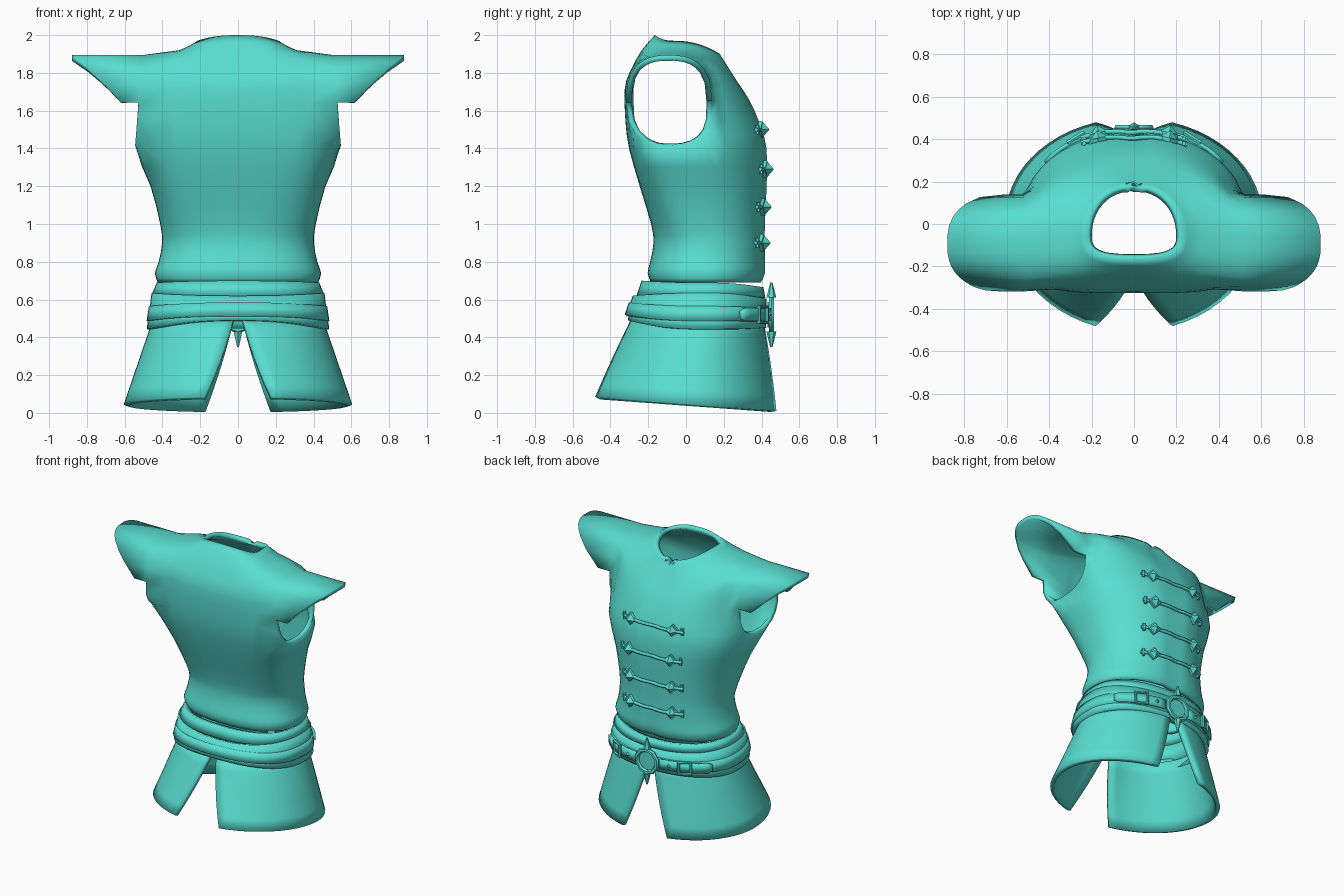
import bpy, bmesh, math
from mathutils import Vector, Matrix
from mathutils.bvhtree import BVHTree

if "Cube" in bpy.data.objects:
    bpy.data.objects.remove(bpy.data.objects["Cube"])

N = 48  # columns around the body
teal = bpy.data.materials.new("teal_cloth")
teal.diffuse_color = (0.10, 0.73, 0.64, 1)
teal.use_nodes = True
teal.node_tree.nodes["Principled BSDF"].inputs["Base Color"].default_value = teal.diffuse_color


def finish(name, bm, thick=0, angle=40):
    me = bpy.data.meshes.new(name)
    bm.to_mesh(me)
    bm.free()
    ob = bpy.data.objects.new(name, me)
    bpy.context.collection.objects.link(ob)
    me.materials.append(teal)
    if thick:
        m = ob.modifiers.new("thickness", 'SOLIDIFY')
        m.thickness, m.offset = thick, -1
    bpy.ops.object.select_all(action='DESELECT')
    ob.select_set(True)
    bpy.context.view_layer.objects.active = ob
    bpy.ops.object.shade_smooth_by_angle(angle=math.radians(angle))
    return ob


def clamp(v):
    return min(1, max(0, v))


def ring_point(row, t):
    """Row: side height, half width, back y, front y, back height, front height."""
    zs, hw, yb, yf, zb, zf = row
    rise = clamp((zs - .9) / .66)
    yc = .1 - .16 * rise
    c, s = math.cos(t), math.sin(t)
    n = 2.4 + 1.6 * rise * clamp((1.98 - zs) / .15) if s < 0 else 2.15
    k = abs(s) ** (2 / n)
    x = hw * math.copysign(abs(c) ** (2 / n), c)
    return Vector((x, yc + k * ((yf if s > 0 else yb) - yc),
                   zs + ((zf if s > 0 else zb) - zs) * s * s))


def loft(bm, grid, closed=True):
    vs = [[bm.verts.new(p) for p in row] for row in grid]
    n = len(grid[0])
    faces = {}
    for r in range(len(grid) - 1):
        for j in range(n if closed else n - 1):
            k = (j + 1) % n
            faces[r, j] = bm.faces.new((vs[r][j], vs[r][k], vs[r + 1][k], vs[r + 1][j]))
    return vs, faces


def rings(rows):
    return [[ring_point(row, 2 * math.pi * j / N) for j in range(N)] for row in rows]


# torso: level rings up to the chest, then rings that drop toward front and back
keys = [(z, hw, yb, yf, z, z) for z, hw, yb, yf in (
    (.69, .425, -.185, .40), (.74, .44, -.203, .42), (.80, .42, -.19, .42),
    (.90, .402, -.172, .42), (1.0, .412, -.185, .42), (1.2, .463, -.245, .43),
    (1.4, .545, -.302, .43))]
keys += [(1.56, .535, -.321, .395, 1.55, 1.53), (1.76, .52, -.325, .335, 1.71, 1.66),
         (1.885, .50, -.30, .275, 1.80, 1.75), (1.92, .31, -.235, .215, 1.92, 1.845),
         (1.97, .215, -.165, .18, 2.0, 1.90)]
body_rows = []
for i, b in enumerate(keys):
    body_rows.append(b)
    if i + 1 < len(keys):  # smooth in-between ring
        a, c, d = keys[max(0, i - 1)], keys[i + 1], keys[min(len(keys) - 1, i + 2)]
        body_rows.append(tuple((9 * (q + r) - p - s) / 16 for p, q, r, s in zip(a, b, c, d)))
LOW, TOP = 12, 18  # rows spanned by the armholes
bm = bmesh.new()
vs, faces = loft(bm, rings(body_rows))
# front seam and collar notch
for row in vs:
    row[N // 4].co.y -= .014
vs[-1][N // 4].co += Vector((0, .035, -.035))


def arm_outline(y, z):
    a = math.atan2((z - 1.655) / .24, (y + .09) / .228)
    c, s = math.cos(a), math.sin(a)
    k = (abs(c) ** 2.5 + abs(s) ** 2.5) ** (-1 / 2.5)
    return -.09 + .228 * c * k, 1.655 + .24 * s * k


def cap_reach(z):
    if z > 1.83:
        return .80 + (z - 1.83) / .065 * .08
    return .62 + max(0, z - 1.655) / .175 * .18


holes = []
for side in (1, -1):
    col = lambda j: j % N if side > 0 else (N // 2 - j) % N
    loop = [vs[LOW][col(j)] for j in range(-7, 4)]
    loop += [vs[r][col(3)] for r in range(LOW + 1, TOP + 1)]
    loop += [vs[TOP][col(j)] for j in range(2, -8, -1)]
    loop += [vs[r][col(-7)] for r in range(TOP - 1, LOW, -1)]
    gone = [faces[r, col(j) if side > 0 else col(j + 1)]
            for r in range(LOW, TOP) for j in range(-7, 3)]
    bmesh.ops.delete(bm, geom=gone, context='FACES')
    for v in loop:
        y, z = arm_outline(v.co.y, v.co.z)
        v.co = (side * (.545 - .08 * max(0, z - 1.41)), y, z)
    holes.append((side, loop))
# flared shoulder caps over the upper half of each armhole
for side, loop in holes:
    outer = {}
    for v in loop:
        if v.co.z > 1.63:
            w = bm.verts.new(v.co)
            w.co.x = side * cap_reach(v.co.z)
            outer[v] = w
    for a, b in zip(loop, loop[1:] + loop[:1]):
        if a in outer and b in outer:
            f = (a, b, outer[b], outer[a])
            bm.faces.new(f if side < 0 else f[::-1])
bmesh.ops.delete(bm, geom=[v for v in bm.verts if not v.link_faces], context='VERTS')
bmesh.ops.recalc_face_normals(bm, faces=bm.faces)
bm.normal_update()
if min(bm.faces, key=lambda f: f.calc_center_median().y).normal.y > 0:
    bmesh.ops.reverse_faces(bm, faces=bm.faces)
chest = BVHTree.FromBMesh(bm)
finish("torso", bm, .03, 50)


# waist bands and belt
def band(name, lower, upper, thick=.05):
    b = bmesh.new()
    loft(b, rings([lower, upper]))
    finish(name, b, thick)


band("upper_waistband", (.63, .455, -.262, .42, .62, .61), (.69, .43, -.235, .41, .70, .665))
band("middle_waistband", (.49, .475, -.318, .43, .515, .48),
     (.635, .458, -.282, .425, .62, .605))
band("lower_waistband", (.443, .483, -.308, .425, .49, .45), (.52, .474, -.302, .42, .53, .52))
band("belt", (.487, .484, -.325, .44, .52, .485), (.565, .472, -.303, .437, .585, .555), .03)

# split skirt: one flared panel per leg
for side, name in ((1, "right_skirt_panel"), (-1, "left_skirt_panel")):
    grid = []
    for r in range(7):
        u = r / 6  # 0 at the hem, 1 at the waist
        lim = math.radians(72.7 + 14.3 * u)
        hw, yc = .605 - .155 * u, .03 + .05 * u
        yf, yb = .50 - .09 * u, -.505 + .215 * u
        row = []
        for j in range(25):
            t = -lim + 2 * lim * j / 24
            s = math.sin(t)
            y = yc + abs(s) * ((yf if s > 0 else yb) - yc)
            row.append((side * hw * math.cos(t), y, (.0475 - .078 * y) * (1 - u) + .50 * u))
        grid.append(row if side > 0 else row[::-1])
    b = bmesh.new()
    loft(b, grid, closed=False)
    finish(name, b, .03)


# small solid helpers, all facing +y
def solid(name, loc, r1, r2, depth, sides, turn=0, yaw=0, tilt=-90):
    b = bmesh.new()
    m = (Matrix.Translation(loc) @ Matrix.Rotation(yaw, 4, 'Z')
         @ Matrix.Rotation(math.radians(tilt), 4, 'X') @ Matrix.Rotation(turn, 4, 'Z'))
    bmesh.ops.create_cone(b, cap_ends=True, segments=sides, radius1=r1, radius2=r2,
                          depth=depth, matrix=m)
    return finish(name, b, 0, 25)


def frame(name, loc, major, minor, sides, yaw=0):
    b = bmesh.new()
    grid = []
    for i in range(6):
        a = 2 * math.pi * i / 6
        d = major + minor * math.cos(a)
        grid.append([Matrix.Rotation(yaw, 3, 'Z') @ Vector(
            (d * math.cos(t), minor * math.sin(a), d * math.sin(t))) + Vector(loc)
            for t in [2 * math.pi * (j + .5) / sides for j in range(sides)]])
    loft(b, grid + grid[:1])
    bmesh.ops.remove_doubles(b, verts=b.verts, dist=1e-5)
    bmesh.ops.recalc_face_normals(b, faces=b.faces)
    finish(name, b, 0, 35)


def cord(name, pts, radius):
    cu = bpy.data.curves.new(name, 'CURVE')
    cu.dimensions, cu.bevel_depth, cu.bevel_resolution = '3D', radius, 1
    cu.use_fill_caps = True
    sp = cu.splines.new('POLY')
    sp.points.add(len(pts) - 1)
    for p, q in zip(sp.points, pts):
        p.co = (*q, 1)
    cu.materials.append(teal)
    bpy.context.collection.objects.link(bpy.data.objects.new(name, cu))


# chest clasps: cord, two pyramid studs, end toggles
def chest_y(x, z):
    hit = chest.ray_cast(Vector((x, 2, z)), Vector((0, -1, 0)))[0]
    return hit.y if hit else .4


for z in (1.50, 1.29, 1.09, .90):
    xs = [-.25 + .5 * i / 16 for i in range(17)]
    cord("clasp_cord", [(x, max(chest_y(x, z), chest_y(x + .03, z)) + .008, z) for x in xs], .011)
    for side in (1, -1):
        x = side * .17
        y = chest_y(x, z)
        yaw = -side * math.atan2(chest_y(.13, z) - chest_y(.21, z), .08)
        solid("clasp_plate", (x, y + .008, z), .046, .046, .02, 4, 0, yaw)
        solid("clasp_stud", (x, y + .035, z), .042, .003, .035, 4, 0, yaw)
        xe = side * .235
        solid("clasp_toggle", (xe, chest_y(xe, z) + .01, z), .011, .011, .05, 6, 0, 0, 0)

# centre buckle: ring, disc and upright points
frame("buckle_ring", (0, .452, .52), .082, .016, 10)
solid("buckle_disc", (0, .442, .52), .072, .066, .02, 10, math.pi / 10)
for tilt, dz in ((0, .13), (180, -.13)):
    solid("buckle_point", (0, .452, .52 + dz), .026, .006, .08, 6, 0, 0, tilt)
strap_row = (.52, .494, -.3, .454, .52, .52)
for side in (1, -1):
    # side strap lying over the belt, with a square buckle and a stud
    low, top = [], []
    for i in range(11):
        p = ring_point(strap_row, math.radians(32 + 4.8 * i))
        p.x *= side
        h = Vector((0, 0, .034 if i else .02))
        low.append(p - h)
        top.append(p + h)
    b = bmesh.new()
    # points run front-ward on the right, so the left copy is flipped
    loft(b, [low, top] if side > 0 else [low[::-1], top[::-1]], closed=False)
    finish("side_strap", b, .02)
    p = ring_point(strap_row, math.radians(58))
    frame("strap_buckle", (side * p.x, p.y + .003, .52), .058, .012, 4, -side * .55)
    p = ring_point(strap_row, math.radians(72))
    solid("strap_stud", (side * p.x, p.y, .52), .025, .005, .025, 4, 0, -side * .3)
